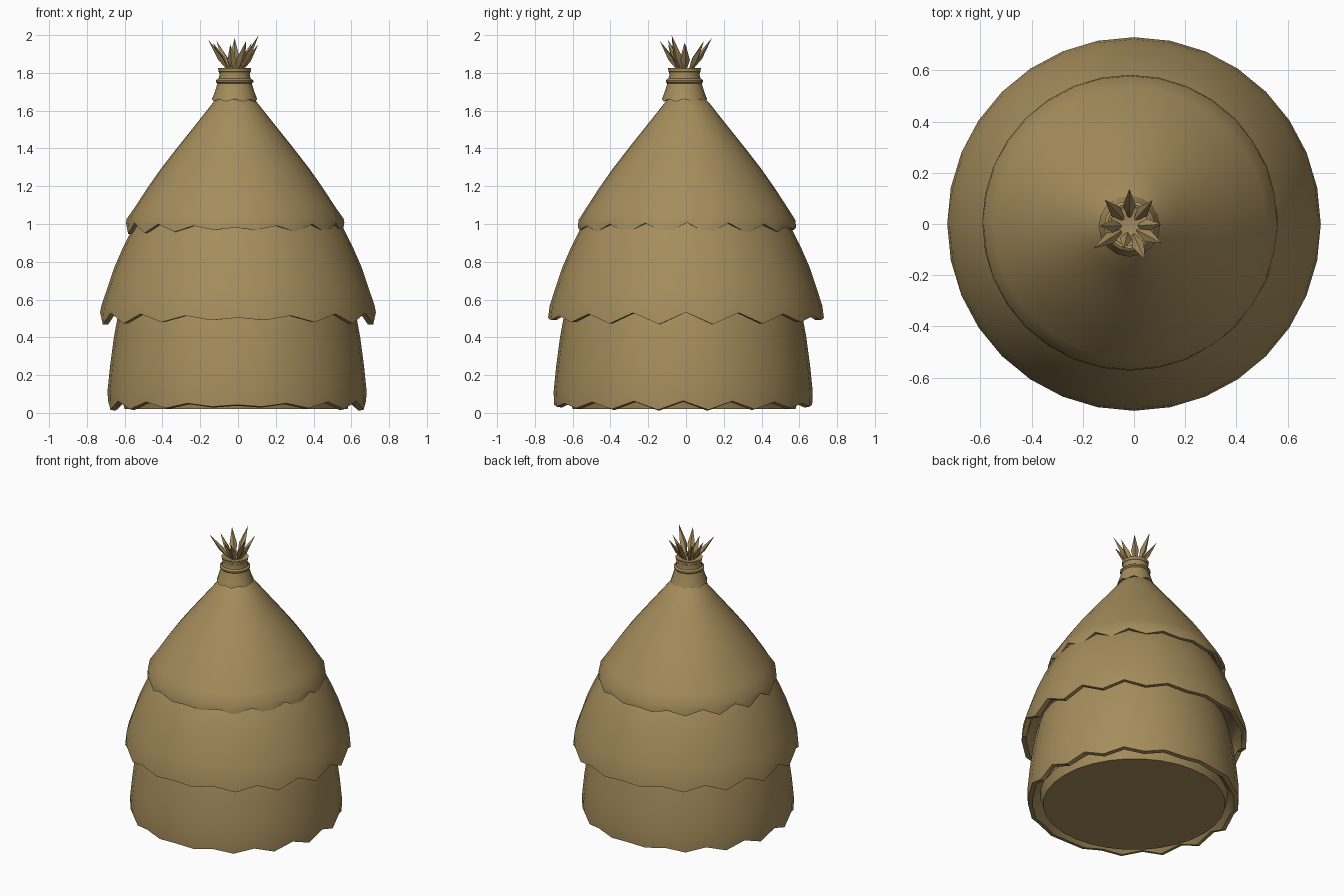
import bpy, bmesh, math
from mathutils import Vector

if "Cube" in bpy.data.objects:
    bpy.data.objects.remove(bpy.data.objects["Cube"])

straw = bpy.data.materials.new("dry_straw")
straw.diffuse_color = (0.376, 0.266, 0.107, 1)
straw.use_nodes = True
straw.node_tree.nodes["Principled BSDF"].inputs["Base Color"].default_value = straw.diffuse_color


def finish(bm, name, angle=40):
    bmesh.ops.recalc_face_normals(bm, faces=bm.faces)
    me = bpy.data.meshes.new(name)
    bm.to_mesh(me)
    bm.free()
    me.materials.append(straw)
    me.shade_smooth()
    me.set_sharp_from_angle(angle=math.radians(angle))
    ob = bpy.data.objects.new(name, me)
    bpy.context.collection.objects.link(ob)
    return ob


def lathe(name, rings, centre=(0, 0), sides=32, even=False):
    """Spin (radius, z, jag) rings; jag zigzags the ring, strongest toward +-x."""
    bm = bmesh.new()
    loops = []
    for r, z, jag in rings:
        loop = []
        for k in range(sides):
            a = 2 * math.pi * k / sides
            amp = jag * (1 if even else 0.12 + 0.88 * abs(math.cos(a)))
            dz = amp * (1 if k % 2 == 0 else -1)
            loop.append(bm.verts.new((centre[0] + r * math.cos(a),
                                      centre[1] + r * math.sin(a), z + dz)))
        loops.append(loop)
    for lo, hi in zip(loops, loops[1:]):
        for k in range(sides):
            n = (k + 1) % sides
            bm.faces.new((lo[k], lo[n], hi[n], hi[k]))
    bm.faces.new(loops[0])
    bm.faces.new(loops[-1])
    return finish(bm, name)


# Base floor
lathe("floor_disc", [(0.59, 0.02, 0), (0.61, 0.10, 0)], (-0.01, -0.01))

# Thatch tiers: outer slope down to a ragged lip, then back up inside
lathe("lower_thatch", [
    (0.60, 0.62, 0), (0.63, 0.52, 0), (0.652, 0.40, 0), (0.672, 0.25, 0),
    (0.686, 0.11, 0.004), (0.683, 0.04, 0.024), (0.655, 0.035, 0.024),
    (0.62, 0.07, 0.008), (0.60, 0.10, 0)], (-0.005, -0.015))
lathe("middle_thatch", [
    (0.50, 1.06, 0), (0.562, 0.97, 0), (0.607, 0.88, 0), (0.655, 0.77, 0),
    (0.695, 0.65, 0), (0.722, 0.565, 0.008), (0.73, 0.50, 0.032),
    (0.70, 0.50, 0.032), (0.675, 0.56, 0.01), (0.62, 0.60, 0)])
lathe("upper_thatch", [
    (0.06, 1.69, 0), (0.115, 1.645, 0), (0.19, 1.55, 0), (0.31, 1.40, 0),
    (0.395, 1.29, 0), (0.465, 1.19, 0), (0.53, 1.09, 0), (0.574, 1.02, 0.008),
    (0.578, 0.977, 0.03), (0.555, 0.977, 0.03), (0.535, 1.02, 0.01),
    (0.48, 1.05, 0)], (-0.015, 0.005))

# Bundle neck with a scalloped skirt and two binding rings
top = (-0.018, -0.008)
lathe("bundle_neck", [
    (0.08, 1.66, 0), (0.12, 1.655, 0.007), (0.108, 1.69, 0), (0.092, 1.74, 0),
    (0.08, 1.79, 0), (0.088, 1.825, 0), (0.06, 1.815, 0)], top, 16, True)
for name, r, z, t in (("lower_binding", 0.088, 1.755, 0.014),
                      ("upper_binding", 0.076, 1.81, 0.012)):
    lathe(name, [(r - t, z - t * .6, 0), (r, z - t, 0), (r + t * .8, z - t * .3, 0),
                 (r + t * .8, z + t * .4, 0), (r, z + t, 0), (r - t, z + t * .6, 0)],
          top, 16)

# Straw tuft: diamond section spikes (angle, tip reach, tip height)
spikes = [(90, .145, 1.985), (48, .135, 1.96), (3, .125, 1.95), (-28, .145, 2.0),
          (-65, .145, 1.97), (-148, .165, 1.975), (-105, .09, 1.95),
          (180, .115, 1.96), (133, .14, 1.97)]
bm = bmesh.new()
for deg, reach, height in spikes:
    a = math.radians(deg)
    out = Vector((math.cos(a), math.sin(a), 0))
    side = Vector((-out.y, out.x, 0))
    base = Vector((top[0], top[1], 1.79)) + out * 0.02
    tip = Vector((top[0], top[1], height)) + out * reach
    along = (tip - base).normalized()
    up = side.cross(along)
    mid = base.lerp(tip, 0.48)
    belt = [bm.verts.new(mid + d) for d in
            (side * .025, up * .016, side * -.025, up * -.016)]
    ends = [bm.verts.new(base), bm.verts.new(tip)]
    for i in range(4):
        for e in ends:
            bm.faces.new((belt[i], belt[(i + 1) % 4], e))
finish(bm, "straw_tuft", 30)
